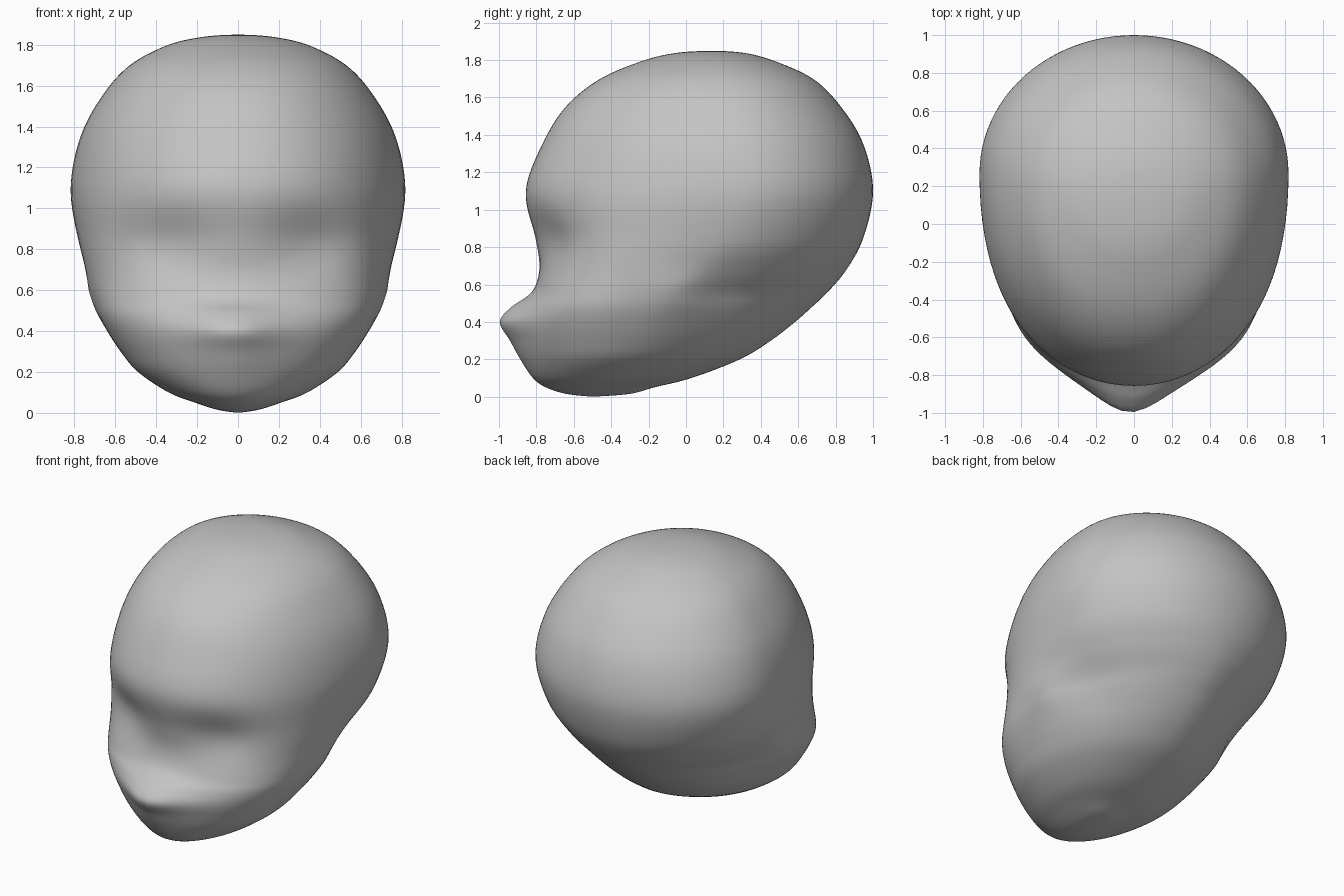
import bpy, bmesh, math

if "Cube" in bpy.data.objects:
    bpy.data.objects.remove(bpy.data.objects["Cube"])

SEGS, SUB = 96, 8

# Horizontal slices: z, front y, back y, half width, y of widest point,
# squareness of front half, squareness of back half, muzzle length
ROWS = [
    (0.00, -0.50, -0.50, 0.00, -0.50, 2.0, 2.0, 0),
    (0.015, -0.64, -0.30, 0.10, -0.49, 2.0, 2.0, 0),
    (0.05, -0.74, -0.17, 0.21, -0.45, 2.0, 2.0, 0.01),
    (0.10, -0.795, 0.03, 0.34, -0.40, 2.0, 2.0, 0.025),
    (0.20, -0.82, 0.29, 0.49, -0.34, 2.1, 1.9, 0.07),
    (0.30, -0.83, 0.455, 0.575, -0.27, 2.3, 1.85, 0.12),
    (0.40, -0.825, 0.585, 0.64, -0.21, 2.5, 1.8, 0.19),
    (0.48, -0.81, 0.675, 0.68, -0.17, 2.6, 1.8, 0.14),
    (0.56, -0.795, 0.76, 0.705, -0.12, 2.55, 1.8, 0.035),
    (0.68, -0.79, 0.86, 0.74, 0.02, 2.5, 1.9, 0),
    (0.85, -0.815, 0.95, 0.785, 0.17, 2.35, 2.0, 0),
    (1.10, -0.86, 1.002, 0.82, 0.27, 2.15, 2.0, 0),
    (1.35, -0.77, 0.95, 0.772, 0.25, 2.1, 2.0, 0),
    (1.55, -0.645, 0.83, 0.665, 0.22, 2.1, 2.0, 0),
    (1.70, -0.46, 0.68, 0.53, 0.19, 2.1, 2.0, 0),
    (1.80, -0.22, 0.46, 0.34, 0.16, 2.0, 2.0, 0),
    (1.84, -0.04, 0.30, 0.16, 0.14, 2.0, 2.0, 0),
    (1.85, 0.14, 0.14, 0.00, 0.14, 2.0, 2.0, 0),
]


def spline(a, b, c, d, t):
    return 0.5 * (2 * b + (c - a) * t + (2 * a - 5 * b + 4 * c - d) * t * t
                  + (3 * b - a - 3 * c + d) * t ** 3)


def slice_at(i, t):
    get = lambda k: ROWS[max(0, min(len(ROWS) - 1, k))]
    return [spline(*v, t) for v in zip(get(i - 1), get(i), get(i + 1), get(i + 2))]


def bump(u, v, su, sv):
    return math.exp(-(u / su) ** 2 - (v / sv) ** 2)


def point(s, ang):
    z, yf, yb, w, yw, nf, nb, muzzle = s
    c, sn = math.cos(ang), math.sin(ang)
    n, ry = (nf, yw - yf) if sn < 0 else (nb, yb - yw)
    x = math.copysign(abs(c) ** (2 / n), c) * w
    y = yw + math.copysign(abs(sn) ** (2 / n), sn) * ry
    if sn < 0:
        # Eye sockets and pointed muzzle, fading out towards the sides
        fade = min(1, max(0, (-0.15 - y) / 0.3))
        y += fade * 0.065 * bump(abs(x) - 0.36, z - 0.82, 0.22, 0.17)
        y -= fade * muzzle * math.exp(-(abs(x + 0.02) / 0.25) ** 1.5)
    # Jaw corner and the hollow behind it
    x *= 1 + 0.03 * bump(y + 0.05, z - 0.56, 0.14, 0.12)
    x *= 1 - 0.05 * bump(y - 0.25, z - 0.52, 0.2, 0.2)
    return (x, y, z)


# Head: loft of the slices
bm = bmesh.new()
rings = []
for i in range(len(ROWS) - 1):
    for k in range(SUB):
        if i or k:
            s = slice_at(i, k / SUB)
            rings.append([bm.verts.new(point(s, 2 * math.pi * j / SEGS))
                          for j in range(SEGS)])
for lo, hi in zip(rings, rings[1:]):
    for j in range(SEGS):
        m = (j + 1) % SEGS
        bm.faces.new((lo[j], lo[m], hi[m], hi[j]))
for ring, row in ((rings[0], ROWS[0]), (rings[-1], ROWS[-1])):
    pole = bm.verts.new((0, row[1], row[0]))
    for j in range(SEGS):
        bm.faces.new((ring[j], ring[(j + 1) % SEGS], pole))
bmesh.ops.recalc_face_normals(bm, faces=bm.faces)
for f in bm.faces:
    f.smooth = True
mesh = bpy.data.meshes.new("head")
bm.to_mesh(mesh)
bm.free()

head = bpy.data.objects.new("head", mesh)
bpy.context.collection.objects.link(head)
smooth = head.modifiers.new("soften", 'SMOOTH')
smooth.factor, smooth.iterations = 0.5, 6

grey = bpy.data.materials.new("plain grey")
grey.diffuse_color = (0.55, 0.55, 0.55, 1)
grey.use_nodes = True
grey.node_tree.nodes["Principled BSDF"].inputs["Base Color"].default_value = grey.diffuse_color
mesh.materials.append(grey)
